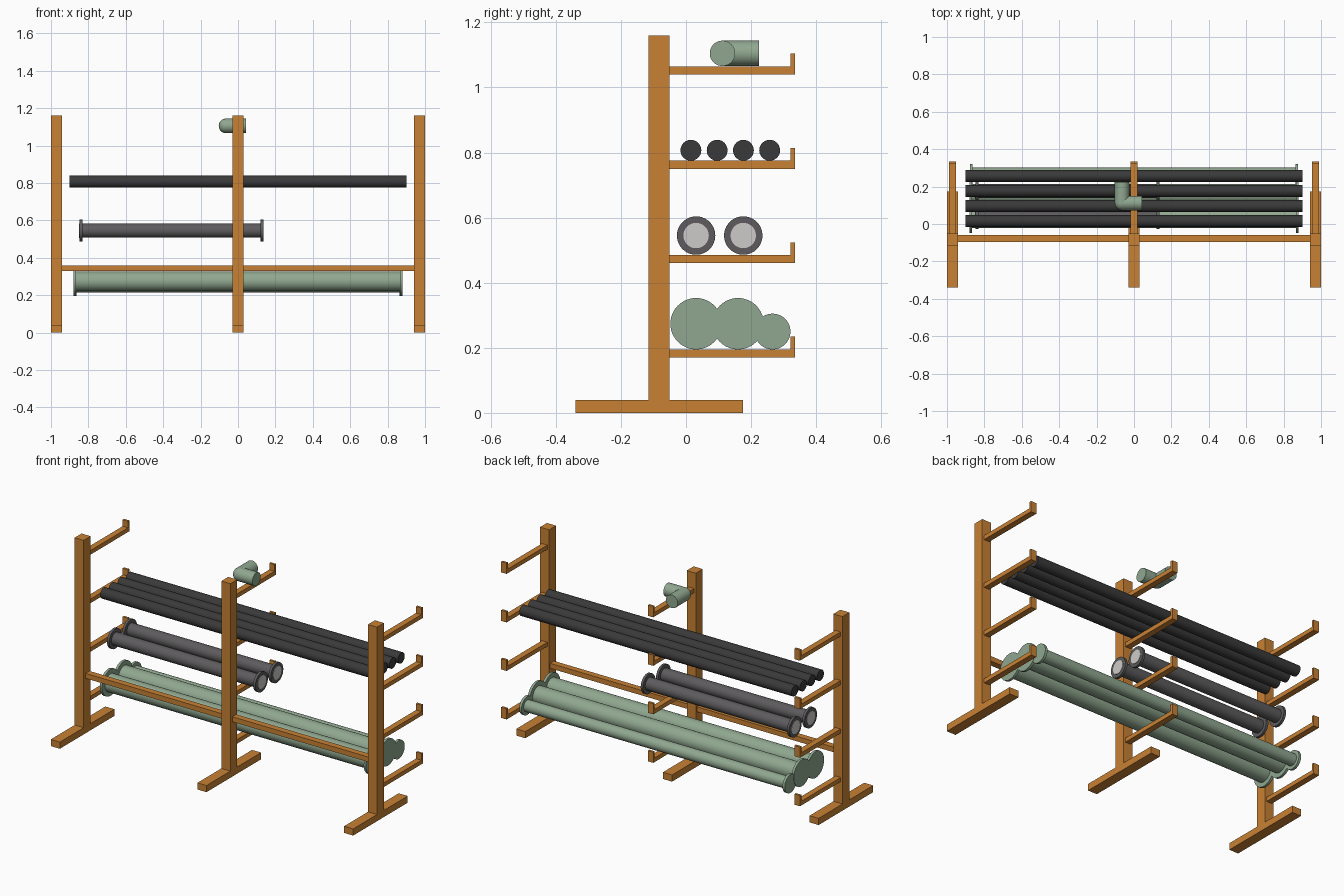
import bpy, bmesh, math
from mathutils import Matrix, Vector

if "Cube" in bpy.data.objects:
    bpy.data.objects.remove(bpy.data.objects["Cube"])


def material(name, rgb):
    m = bpy.data.materials.new(name)
    m.diffuse_color = (*rgb, 1)
    m.use_nodes = True
    m.node_tree.nodes["Principled BSDF"].inputs["Base Color"].default_value = m.diffuse_color
    return m


WOOD = material("orange_wood", (0.58, 0.22, 0.035))
GREEN = material("pale_green", (0.28, 0.39, 0.28))
BLACK = material("charcoal", (0.042, 0.042, 0.042))
GREY = material("dark_grey", (0.11, 0.105, 0.11))
LIGHT = material("light_grey", (0.61, 0.60, 0.58))


def finish(name, bm, mat, smooth=False):
    me = bpy.data.meshes.new(name)
    bm.to_mesh(me)
    bm.free()
    ob = bpy.data.objects.new(name, me)
    bpy.context.collection.objects.link(ob)
    me.materials.append(mat)
    if smooth:
        bpy.ops.object.select_all(action='DESELECT')
        bpy.context.view_layer.objects.active = ob
        ob.select_set(True)
        bpy.ops.object.shade_smooth_by_angle(angle=math.radians(35))
    return ob


def box(name, lo, hi, mat=WOOD):
    lo, hi = Vector(lo), Vector(hi)
    bm = bmesh.new()
    bmesh.ops.create_cube(bm, size=1, matrix=Matrix.Translation((lo + hi) / 2)
                          @ Matrix.Diagonal((*(hi - lo), 1)))
    return finish(name, bm, mat)


def side_profile(name, points, x, width, mat=WOOD):
    """Extrude a (y, z) outline along x."""
    bm = bmesh.new()
    face = bm.faces.new([bm.verts.new((x - width / 2, y, z)) for y, z in points])
    ext = bmesh.ops.extrude_face_region(bm, geom=[face])["geom"]
    bmesh.ops.translate(bm, vec=(width, 0, 0),
                        verts=[g for g in ext if isinstance(g, bmesh.types.BMVert)])
    bmesh.ops.recalc_face_normals(bm, faces=bm.faces)
    return finish(name, bm, mat)


def rod(name, a, b, r, mat, seg=48):
    a, b = Vector(a), Vector(b)
    rot = Vector((0, 0, 1)).rotation_difference(b - a).to_matrix().to_4x4()
    bm = bmesh.new()
    bmesh.ops.create_cone(bm, cap_ends=True, segments=seg, radius1=r, radius2=r,
                          depth=(b - a).length,
                          matrix=Matrix.Translation((a + b) / 2) @ rot)
    return finish(name, bm, mat, True)


def flanged_pipe(name, x0, x1, y, z, r, flange_r, mat, thick=0.015):
    rod(name, (x0 + 0.005, y, z), (x1 - 0.005, y, z), r, mat)
    rod(name + "_left_flange", (x0, y, z), (x0 + thick, y, z), flange_r, mat)
    rod(name + "_right_flange", (x1 - thick, y, z), (x1, y, z), flange_r, mat)


# Rack frames: foot, post and four lipped arms each
for side, x in (("left", -0.97), ("middle", 0.0), ("right", 0.97)):
    box(side + "_foot", (x - 0.03, -0.34, 0), (x + 0.03, 0.175, 0.04))
    box(side + "_post", (x - 0.03, -0.115, 0.04), (x + 0.03, -0.05, 1.16))
    for i in range(4):
        z = 0.17 + 0.29 * i
        side_profile(f"{side}_arm_{i + 1}",
                     [(-0.05, z), (0.335, z), (0.335, z + 0.064), (0.321, z + 0.064),
                      (0.321, z + 0.025), (-0.05, z + 0.025)], x, 0.036)

# Rails joining the posts
box("left_rail", (-0.94, -0.097, 0.328), (-0.03, -0.06, 0.358))
box("right_rail", (0.03, -0.097, 0.328), (0.94, -0.06, 0.358))

# Bottom shelf: green flanged pipes
for i, y in enumerate((0.031, 0.16)):
    flanged_pipe(f"large_green_pipe_{i + 1}", -0.88, 0.88, y, 0.274, 0.053, 0.079, GREEN)
flanged_pipe("small_green_pipe", -0.878, 0.878, 0.266, 0.25, 0.035, 0.055, GREEN)

# Second shelf: grey flanged pipes with pale end discs
for i, y in enumerate((0.031, 0.176)):
    name = f"grey_pipe_{i + 1}"
    flanged_pipe(name, -0.847, 0.135, y, 0.545, 0.038, 0.059, GREY)
    rod(name + "_left_end", (-0.849, y, 0.545), (-0.843, y, 0.545), 0.039, LIGHT)
    rod(name + "_right_end", (0.131, y, 0.545), (0.137, y, 0.545), 0.039, LIGHT)

# Third shelf: plain dark rods
for i in range(4):
    y = 0.015 + 0.0807 * i
    rod(f"dark_rod_{i + 1}", (-0.9, y, 0.807), (0.9, y, 0.807), 0.032, BLACK)

# Top shelf: elbow fitting
corner = Vector((-0.064, 0.112, 1.105))
rod("elbow_side_leg", corner, (0.044, corner.y, corner.z), 0.039, GREEN)
rod("elbow_rear_leg", corner, (corner.x, 0.225, corner.z), 0.039, GREEN)
bm = bmesh.new()
bmesh.ops.create_uvsphere(bm, u_segments=32, v_segments=16, radius=0.0388,
                          matrix=Matrix.Translation(corner))
finish("elbow_joint", bm, GREEN, True)
